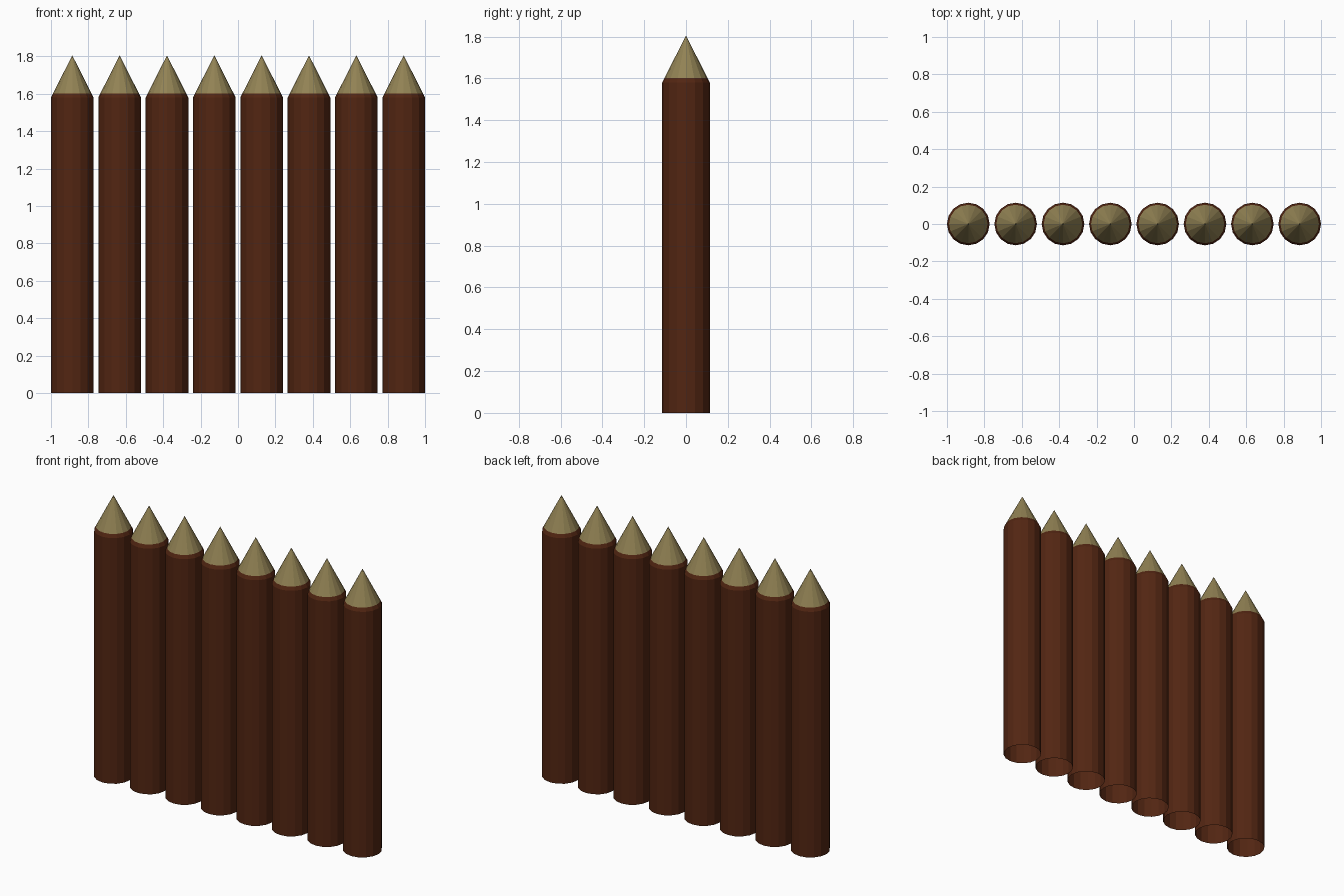
import bpy, bmesh, math

if "Cube" in bpy.data.objects:
    bpy.data.objects.remove(bpy.data.objects["Cube"])

COUNT, SIDES, R = 8, 16, 0.114
STEP = (2 - 2 * R) / (COUNT - 1)
TIP_Z, SHOULDER_Z, CUT_Z = 1.805, 1.58, 1.602


def material(name, rgb):
    m = bpy.data.materials.new(name)
    m.diffuse_color = (*rgb, 1)
    m.use_nodes = True
    m.node_tree.nodes["Principled BSDF"].inputs["Base Color"].default_value = m.diffuse_color
    return m


bark = material("dark brown bark", (0.085, 0.019, 0.006))
wood = material("pale cut wood", (0.285, 0.223, 0.088))

# One stake: open-bottomed post, bark bevel, sharpened wooden tip
bm = bmesh.new()
cut_r = R * (TIP_Z - CUT_Z) / (TIP_Z - SHOULDER_Z)
rings = []
for r, z in ((R, 0), (R, SHOULDER_Z), (cut_r, CUT_Z)):
    rings.append([bm.verts.new((r * math.cos(2 * math.pi * i / SIDES),
                                r * math.sin(2 * math.pi * i / SIDES), z))
                  for i in range(SIDES)])
tip = bm.verts.new((0, 0, TIP_Z))
for i in range(SIDES):
    j = (i + 1) % SIDES
    for low, high in zip(rings, rings[1:]):
        bm.faces.new((low[i], low[j], high[j], high[i]))
    bm.faces.new((rings[-1][i], rings[-1][j], tip)).material_index = 1
mesh = bpy.data.meshes.new("stake")
bm.to_mesh(mesh)
bm.free()
mesh.materials.append(bark)
mesh.materials.append(wood)

# Row of stakes forming the palisade
for k in range(COUNT):
    ob = bpy.data.objects.new(f"stake_{k + 1}", mesh)
    ob.location.x = -1 + R + k * STEP
    bpy.context.collection.objects.link(ob)
